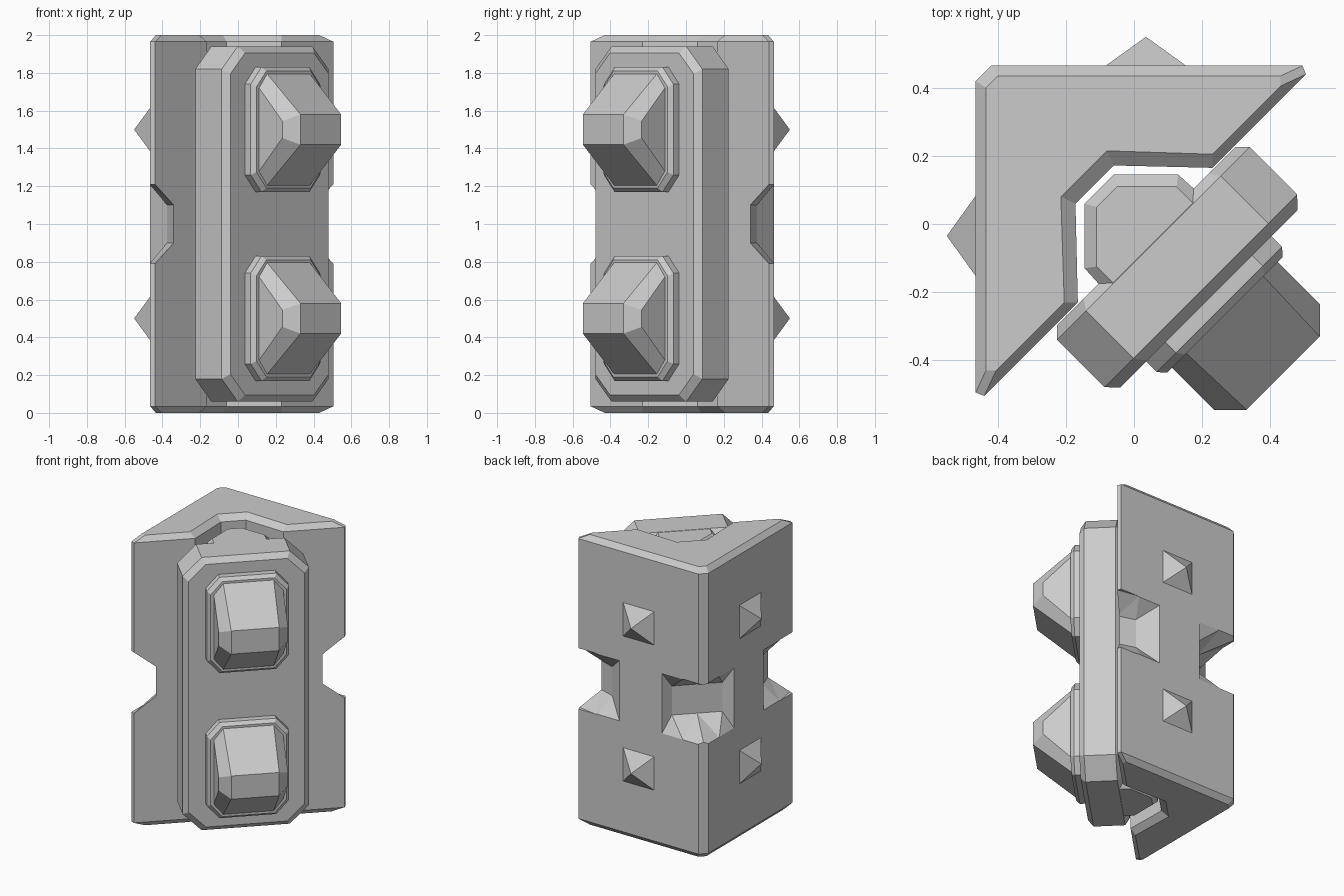
import bpy, bmesh
from math import sqrt

if "Cube" in bpy.data.objects:
    bpy.data.objects.remove(bpy.data.objects["Cube"])

R2 = sqrt(2)


def diag(s, p, z):
    """s runs along the panel, p points out of the panel (+x, -y)."""
    return ((s + p) / R2, (s - p) / R2, z)


def flip(pts):
    """Mirror plan points across the diagonal symmetry plane."""
    return [(-y, -x) for x, y in reversed(pts)]


def make(name, verts, faces, tri=False):
    bm = bmesh.new()
    vs = [bm.verts.new(v) for v in verts]
    for f in faces:
        bm.faces.new([vs[i] for i in f])
    bmesh.ops.recalc_face_normals(bm, faces=bm.faces)
    if tri:
        bmesh.ops.triangulate(bm, faces=bm.faces)
    me = bpy.data.meshes.new(name)
    bm.to_mesh(me)
    bm.free()
    ob = bpy.data.objects.new(name, me)
    bpy.context.collection.objects.link(ob)
    return ob


def loft_faces(levels, n):
    faces = [tuple(range(n)), tuple(range((levels - 1) * n, levels * n))]
    for k in range(levels - 1):
        for i in range(n):
            j = (i + 1) % n
            faces.append((k * n + i, k * n + j, (k + 1) * n + j, (k + 1) * n + i))
    return faces


def loft(name, rings, tri=False):
    n = len(rings[0])
    return make(name, [v for r in rings for v in r], loft_faces(len(rings), n), tri)


def plan_loft(name, levels, tri=False):
    return loft(name, [[(x, y, z) for x, y in pts] for pts, z in levels], tri)


def octagon(hw, hh, cs, cz, p, zc):
    pts = [(hw, hh - cz), (hw - cs, hh), (cs - hw, hh), (-hw, hh - cz),
           (-hw, cz - hh), (cs - hw, -hh), (hw - cs, -hh), (hw, cz - hh)]
    return [diag(s, p, zc + z) for s, z in pts]


# Corner shell: wedge plan with bevelled top and bottom
half_out = [(-.42, .465), (.495, .465), (.505, .44), (.23, .165), (-.06, .172)]
half_in = [(-.40, .435), (.43, .435), (.43, .405), (.23, .205), (-.08, .215)]
outer = half_out + flip(half_out)
inner = half_in + flip(half_in)
shell = plan_loft("corner_shell", [(inner, 0), (outer, .035), (outer, 1.965), (inner, 2)])

# Notches at mid height: one on the corner, one on each wing tip
tip_open = [(.18, .467), (.35, .468), (.52, .437), (.7, .5), (.3, .8)]
tip_deep = [(.18, .467), (.30, .375), (.42, .337), (.7, .5), (.3, .8)]
ends = [(.23, -.43), (.53, -.73), (0, -1.2), (-.53, -.73), (-.23, -.43)]
cor_open = [(-.115, -.545), (0, -.66), (.115, -.545)] + ends
cor_deep = [(-.16, -.40), (0, -.40), (.16, -.40)] + ends
to_xy = lambda pts: [diag(s, p, 0)[:2] for s, p in pts]
for a, b in ((tip_open, tip_deep), (flip(tip_open), flip(tip_deep)),
             (to_xy(cor_open), to_xy(cor_deep))):
    cut = plan_loft("notch_cutter", [(a, .79), (b, .9), (b, 1.1), (a, 1.21)], True)
    cut.hide_render = True
    mod = shell.modifiers.new("notch", "BOOLEAN")
    mod.operation = "DIFFERENCE"
    mod.solver = "EXACT"
    mod.object = cut
    bpy.context.view_layer.objects.active = shell
    bpy.ops.object.modifier_apply(modifier=mod.name)
    bpy.data.objects.remove(cut)

# Core block sitting in the hollow of the shell
core_out = [(-.06, .145), (.13, .145), (.18, .10), (.25, .05)]
core_in = [(-.05, .11), (.125, .11), (.175, .06), (.24, .04)]
co = flip(core_out) + core_out
ci = flip(core_in) + core_in
plan_loft("core_block", [(ci, .062), (co, .095), (co, 1.905), (ci, 1.938)])

# Front panel: octagonal slab with bevelled rims
loft("front_panel", [octagon(.37, .905, .11, .11, .05, 1), octagon(.40, .94, .12, .12, .08, 1),
                     octagon(.40, .94, .12, .12, .278, 1), octagon(.368, .905, .11, .11, .311, 1)])

for zc, level in ((.5, "lower"), (1.5, "upper")):
    # Stud base plate
    loft(level + "_stud_base", [octagon(.26, .33, .08, .09, .29, zc),
                                octagon(.26, .33, .08, .09, .355, zc),
                                octagon(.24, .31, .075, .085, .378, zc)])
    # Faceted stud with a narrow crown
    crown = [(.22, .045, .552), (.152, .08, .62), (-.152, .08, .62), (-.22, .045, .552),
             (-.22, -.045, .552), (-.152, -.08, .62), (.152, -.08, .62), (.22, -.045, .552)]
    verts = octagon(.22, .295, .06, .075, .36, zc) + octagon(.22, .295, .06, .075, .378, zc)
    verts += [diag(s, p, zc + z) for s, z, p in crown]
    faces = [f for f in loft_faces(3, 8) if f != tuple(range(16, 24))]
    faces += [(17, 18, 21, 22), (16, 17, 22, 23), (18, 19, 20, 21)]
    make(level + "_stud", verts, faces)
    # Small pyramid spikes on both outer walls
    for side in ("back", "left"):
        pts = [(-.09, .46, -.122), (.16, .46, -.122), (.16, .46, .122),
               (-.09, .46, .122), (.035, .55, 0)]
        if side == "left":
            pts = [(-y, -x, z) for x, y, z in pts]
        make(f"{level}_{side}_spike", [(x, y, z + zc) for x, y, z in pts],
             [(0, 1, 2, 3), (0, 1, 4), (1, 2, 4), (2, 3, 4), (3, 0, 4)])
